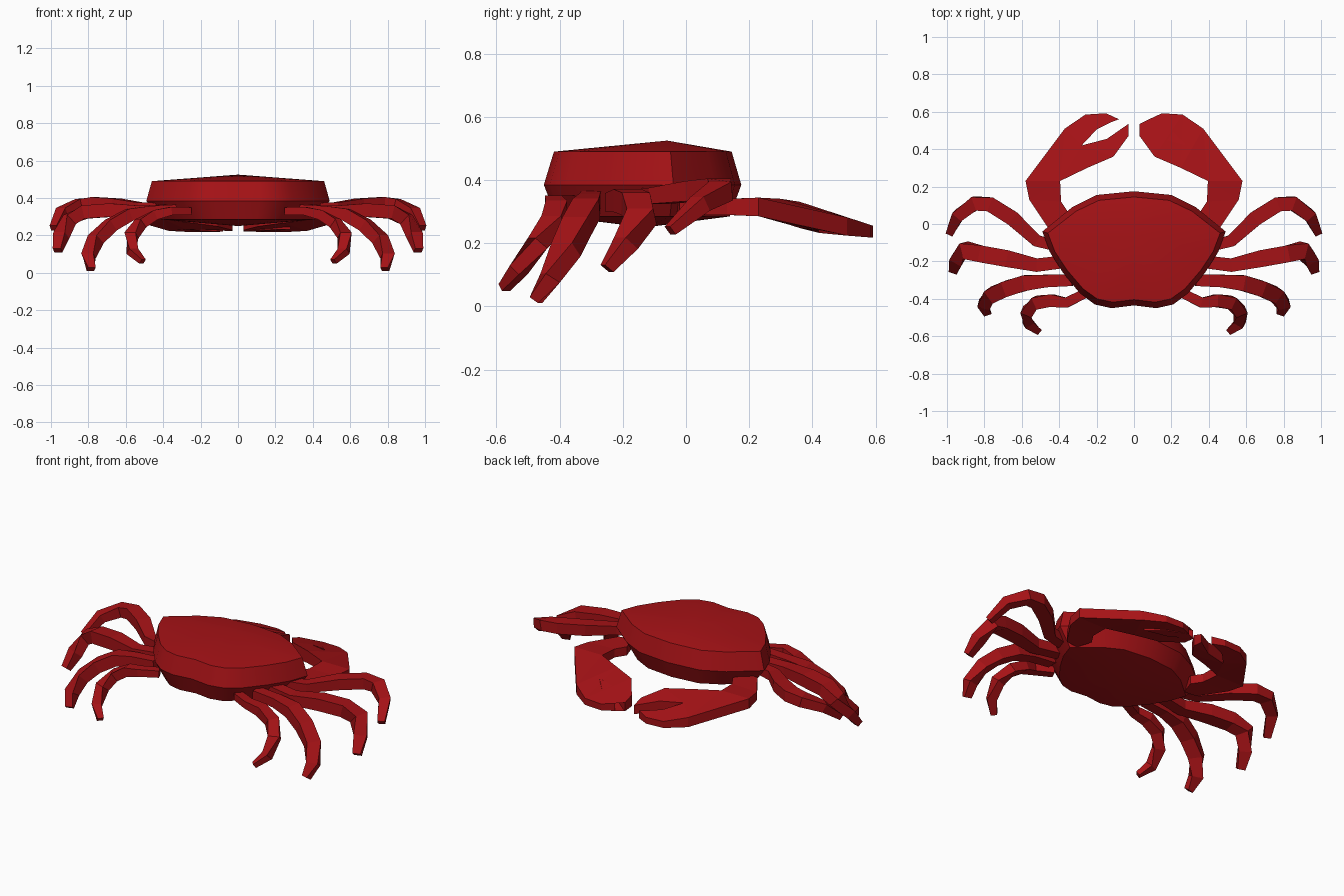
import bpy, bmesh
from mathutils import Vector

if "Cube" in bpy.data.objects:
    bpy.data.objects.remove(bpy.data.objects["Cube"])

red = bpy.data.materials.new("red_shell")
red.diffuse_color = (0.38, 0.006, 0.008, 1)
red.use_nodes = True
red.node_tree.nodes["Principled BSDF"].inputs["Base Color"].default_value = red.diffuse_color


def make(name, bm, smooth=None):
    bmesh.ops.recalc_face_normals(bm, faces=bm.faces)
    me = bpy.data.meshes.new(name)
    bm.to_mesh(me)
    bm.free()
    ob = bpy.data.objects.new(name, me)
    bpy.context.collection.objects.link(ob)
    me.materials.append(red)
    if smooth:
        bpy.ops.object.select_all(action='DESELECT')
        ob.select_set(True)
        bpy.context.view_layer.objects.active = ob
        bpy.ops.object.shade_smooth_by_angle(angle=smooth)
    return ob


def bridge(bm, a, b):
    n = len(a)
    for i in range(n):
        bm.faces.new((a[i], a[(i + 1) % n], b[(i + 1) % n], b[i]))


# Shell: one outline stacked at several heights, closed with shallow fans
half = [(0, .175), (.20, .155), (.33, .09), (.49, -.04), (.45, -.15), (.38, -.26),
        (.29, -.37), (.21, -.43), (.12, -.45), (0, -.435)]
outline = half + [(-x, y) for x, y in half[-2:0:-1]]
bm = bmesh.new()
rings = []
for z, sx, sy in [(.49, .94, .90), (.385, 1, 1), (.285, .84, .88)]:
    rings.append([bm.verts.new((x * sx, -.13 + (y + .13) * sy, z)) for x, y in outline])
for a, b in zip(rings, rings[1:]):
    bridge(bm, a, b)
for ring, apex in [(rings[0], (0, -.06, .525)), (rings[-1], (0, -.13, .25))]:
    c = bm.verts.new(apex)
    for i in range(len(ring)):
        bm.faces.new((ring[i], ring[(i + 1) % len(ring)], c))
make("shell", bm, .6)

# Walking legs: tapered four-sided tubes along bent paths
legs = [
    [(.40, -.12, .35), (.52, -.09, .35), (.65, .03, .365), (.77, .105, .373), (.85, .11, .365), (.94, .045, .325), (.985, -.05, .24)],
    [(.36, -.20, .34), (.52, -.22, .33), (.68, -.185, .335), (.82, -.16, .325), (.90, -.14, .285), (.945, -.19, .20), (.965, -.25, .12)],
    [(.33, -.30, .34), (.47, -.305, .33), (.58, -.315, .31), (.68, -.345, .255), (.76, -.38, .18), (.80, -.43, .09), (.785, -.475, .02)],
    [(.26, -.37, .33), (.36, -.42, .33), (.44, -.41, .31), (.52, -.42, .265), (.57, -.47, .20), (.565, -.53, .115), (.51, -.575, .06)],
]
taper = [.75, .8, 1, 1, .95, .8, .5]
radii = [.040, .045, .042, .034]


def leg(name, path, r, side):
    pts = [Vector((x * side, y, z)) for x, y, z in path]
    bm = bmesh.new()
    prev = None
    for i, p in enumerate(pts):
        t = (pts[min(i + 1, 6)] - pts[max(i - 1, 0)]).normalized()
        s = t.cross(Vector((0, 0, 1))).normalized()
        u = s.cross(t)
        w = r * taper[i]
        ring = [bm.verts.new(p + s * a * w + u * b * w * .8)
                for a, b in ((1, 1), (-1, 1), (-1, -1), (1, -1))]
        if prev:
            bridge(bm, prev, ring)
        else:
            bm.faces.new(ring)
        prev = ring
    bm.faces.new(prev)
    make(name, bm)


# Claws: flat pincer outline, sloping down and thinning toward the tip
claw = [(.38, -.03), (.46, -.02), (.56, .13), (.58, .23), (.37, .51), (.26, .585), (.15, .592),
        (.08, .56), (.12, .545), (.20, .505), (.155, .445), (.28, .42), (.145, .455),
        (.03, .535), (.03, .47), (.11, .36), (.25, .30), (.395, .23), (.39, .12), (.35, .06)]
claw.pop(10)
heights = [(-.1, .29, .345), (.14, .29, .34), (.24, .285, .345), (.34, .255, .338),
           (.40, .235, .318), (.50, .225, .285), (.60, .217, .253)]


def level(y):
    for (y0, a0, b0), (y1, a1, b1) in zip(heights, heights[1:]):
        if y <= y1:
            f = (y - y0) / (y1 - y0)
            return a0 + (a1 - a0) * f, b0 + (b1 - b0) * f


def pincer(name, side):
    bm = bmesh.new()
    low = [bm.verts.new((x * side, y, level(y)[0])) for x, y in claw]
    top = [bm.verts.new((x * side, y, level(y)[1])) for x, y in claw]
    bridge(bm, low, top)
    caps = [bm.faces.new(low), bm.faces.new(top)]
    bmesh.ops.triangulate(bm, faces=caps)
    make(name, bm)


for side, label in ((1, "right"), (-1, "left")):
    pincer(label + "_claw", side)
    for i, path in enumerate(legs):
        leg(f"{label}_leg_{i + 1}", path, radii[i], side)
